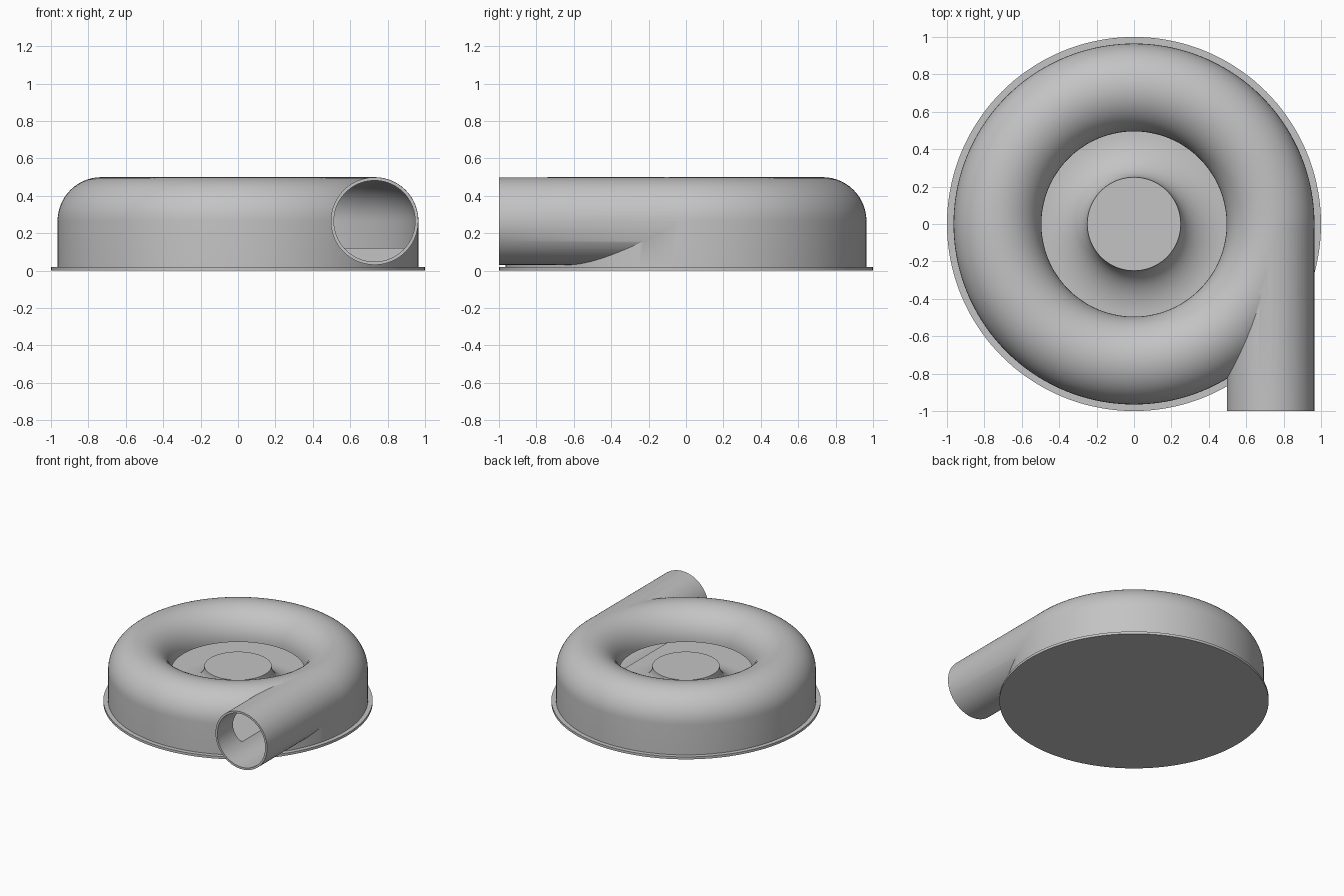
import bpy
import bmesh
from math import sin, cos, pi, radians
from mathutils import Matrix

cube = bpy.data.objects.get("Cube")
if cube:
    bpy.data.objects.remove(cube, do_unlink=True)

GREY = (0.55, 0.55, 0.55, 1)
metal = bpy.data.materials.new("plain grey")
metal.use_nodes = True
metal.diffuse_color = GREY
metal.node_tree.nodes["Principled BSDF"].inputs["Base Color"].default_value = GREY

TUBE_R, TUBE_Z = 0.73, 0.265     # centre line of the ring tube
OUTER, INNER = 0.235, 0.22       # tube outside and inside radius
PLATE_TOP, FLOOR = 0.02, 0.12


def finish(name, bm):
    bmesh.ops.recalc_face_normals(bm, faces=bm.faces)
    mesh = bpy.data.meshes.new(name)
    bm.to_mesh(mesh)
    bm.free()
    mesh.materials.append(metal)
    obj = bpy.data.objects.new(name, mesh)
    bpy.context.collection.objects.link(obj)
    return obj


def revolve(name, profile, steps=144):
    """Turn a closed (radius, height) outline around the z axis."""
    bm = bmesh.new()
    rings = []
    for i in range(steps):
        a = 2 * pi * i / steps
        rings.append([bm.verts.new((r * cos(a), r * sin(a), z)) for r, z in profile])
    n = len(profile)
    for i in range(steps):
        a, b = rings[i], rings[(i + 1) % steps]
        for j in range(n):
            k = (j + 1) % n
            bm.faces.new((a[j], b[j], b[k], a[k]))
    bmesh.ops.remove_doubles(bm, verts=bm.verts, dist=1e-5)
    bmesh.ops.dissolve_degenerate(bm, edges=bm.edges, dist=1e-6)
    return finish(name, bm)


def pipe(name, radius, y0, y1):
    """Solid rod along y on the tube's centre line."""
    bm = bmesh.new()
    bmesh.ops.create_cone(bm, cap_ends=True, segments=80, radius1=radius,
                          radius2=radius, depth=y1 - y0)
    turn = Matrix.Rotation(radians(90), 4, 'X')
    place = Matrix.Translation((TUBE_R, (y0 + y1) / 2, TUBE_Z))
    bmesh.ops.transform(bm, matrix=place @ turn, verts=bm.verts)
    return finish(name, bm)


def dome(radius, steps=28):
    """Upper half of the tube section, from the outside inwards."""
    return [(TUBE_R + radius * cos(pi * i / steps),
             TUBE_Z + radius * sin(pi * i / steps)) for i in range(steps + 1)]


def combine(target, tool, operation):
    mod = target.modifiers.new(operation.lower(), 'BOOLEAN')
    mod.operation, mod.solver, mod.object = operation, 'EXACT', tool
    bpy.context.view_layer.objects.active = target
    bpy.ops.object.modifier_apply(modifier=mod.name)
    bpy.data.objects.remove(tool, do_unlink=True)


# Base plate
base_plate = revolve("base_plate", [(0, 0), (1, 0), (1, PLATE_TOP), (0, PLATE_TOP)])

# Ring housing with a tangential outlet, then hollowed out
rim = TUBE_R - OUTER
housing = revolve("housing", [(rim, PLATE_TOP), (TUBE_R + OUTER, PLATE_TOP)] + dome(OUTER))
combine(housing, pipe("outlet", OUTER - 0.001, -1, 0), 'UNION')
chamber = [(rim - 0.1, FLOOR), (TUBE_R + INNER, FLOOR)] + dome(INNER) + [(rim - 0.1, TUBE_Z)]
combine(housing, revolve("chamber_cutter", chamber), 'DIFFERENCE')
combine(housing, pipe("bore_cutter", INNER - 0.003, -1.1, -0.01), 'DIFFERENCE')

# Central hub flaring down to the chamber floor
hub_r, hub_top = 0.25, 0.3
flare = [(rim - (rim - hub_r) * cos(pi / 2 * i / 16),
          hub_top - (hub_top - FLOOR) * sin(pi / 2 * i / 16)) for i in range(17)]
hub = revolve("hub", [(0, hub_top)] + flare + [(rim, PLATE_TOP), (0, PLATE_TOP)])

# Smooth shading with crisp edges
bpy.ops.object.select_all(action='DESELECT')
for obj in (base_plate, housing, hub):
    obj.select_set(True)
bpy.context.view_layer.objects.active = housing
bpy.ops.object.shade_smooth_by_angle(angle=radians(30))
